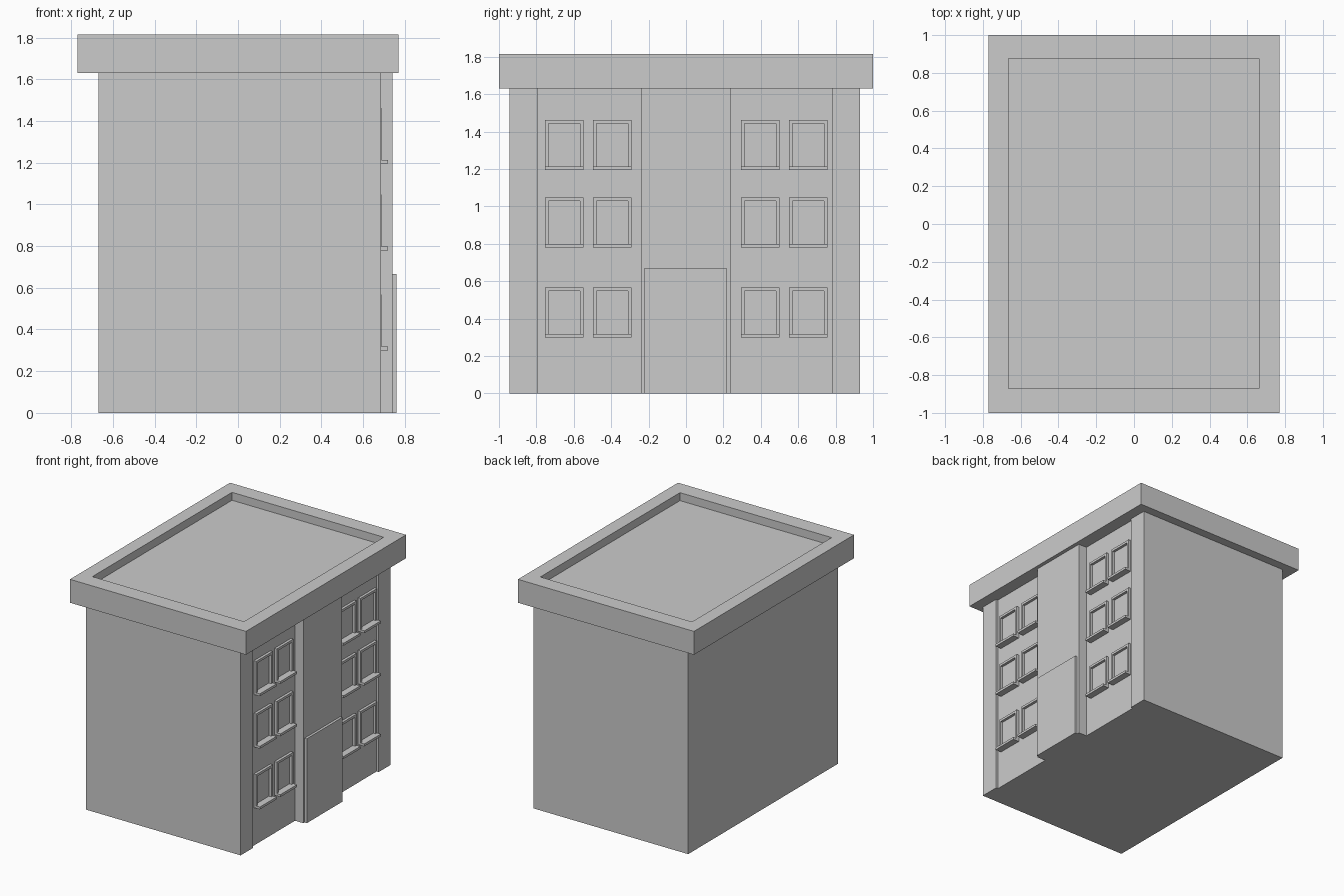
import bpy, bmesh

if "Cube" in bpy.data.objects:
    bpy.data.objects.remove(bpy.data.objects["Cube"])

WALL_X = 0.667      # recessed window wall
CORNER_X = 0.685    # front plane of the corner strips


def new_object(name, bm):
    bmesh.ops.recalc_face_normals(bm, faces=bm.faces[:])
    mesh = bpy.data.meshes.new(name)
    bm.to_mesh(mesh)
    bm.free()
    obj = bpy.data.objects.new(name, mesh)
    bpy.context.collection.objects.link(obj)
    return obj


def extrude(name, points, offset):
    bm = bmesh.new()
    face = bm.faces.new([bm.verts.new(p) for p in points])
    out = bmesh.ops.extrude_face_region(bm, geom=[face], use_keep_orig=True)
    verts = [g for g in out["geom"] if isinstance(g, bmesh.types.BMVert)]
    bmesh.ops.translate(bm, vec=offset, verts=verts)
    return new_object(name, bm)


def box(name, x0, x1, y0, y1, z0, z1):
    return extrude(name, [(x0, y0, z0), (x1, y0, z0), (x1, y1, z0), (x0, y1, z0)],
                   (0, 0, z1 - z0))


# Building body: footprint with corner strips, recessed walls and entrance bay
footprint = [(-0.67, -0.945), (CORNER_X, -0.945), (CORNER_X, -0.79), (WALL_X, -0.79),
             (WALL_X, -0.24), (0.74, -0.24), (0.74, 0.24), (WALL_X, 0.24),
             (WALL_X, 0.78), (CORNER_X, 0.78), (CORNER_X, 0.93), (-0.67, 0.93)]
extrude("building_body", [(x, y, 0) for x, y in footprint], (0, 0, 1.63))

# Entrance door panel
box("door", 0.74, 0.76, -0.225, 0.22, 0, 0.667)

# Roof cornice slab with a sunken roof deck
roof = box("roof_cornice", -0.77, 0.77, -1, 1, 1.63, 1.815)
bm = bmesh.new()
bm.from_mesh(roof.data)
top = max(bm.faces, key=lambda f: f.calc_center_median().z)
bmesh.ops.inset_region(bm, faces=[top], thickness=0.1)
for v in top.verts:
    v.co.x = -0.665 if v.co.x < 0 else 0.662
    v.co.y = -0.87 if v.co.y < 0 else 0.875
deck = bmesh.ops.extrude_discrete_faces(bm, faces=[top])["faces"][0]
bmesh.ops.translate(bm, vec=(0, 0, -0.063), verts=deck.verts[:])
bm.to_mesh(roof.data)
bm.free()

# Windows: a three-sided frame and a projecting sill
for row, z in enumerate((0.30, 0.78, 1.195)):
    for col, y in enumerate((-0.755, -0.498, 0.293, 0.55)):
        w, h, t = 0.207, 0.267, 0.019
        tag = f"{row + 1}_{col + 1}"
        arch = [(0, t), (0, h), (w, h), (w, t), (w - t, t), (w - t, h - t), (t, h - t), (t, t)]
        extrude("window_frame_" + tag, [(WALL_X, y + a, z + b) for a, b in arch],
                (0.688 - WALL_X, 0, 0))
        box("window_sill_" + tag, WALL_X, 0.72, y, y + w, z, z + t)
